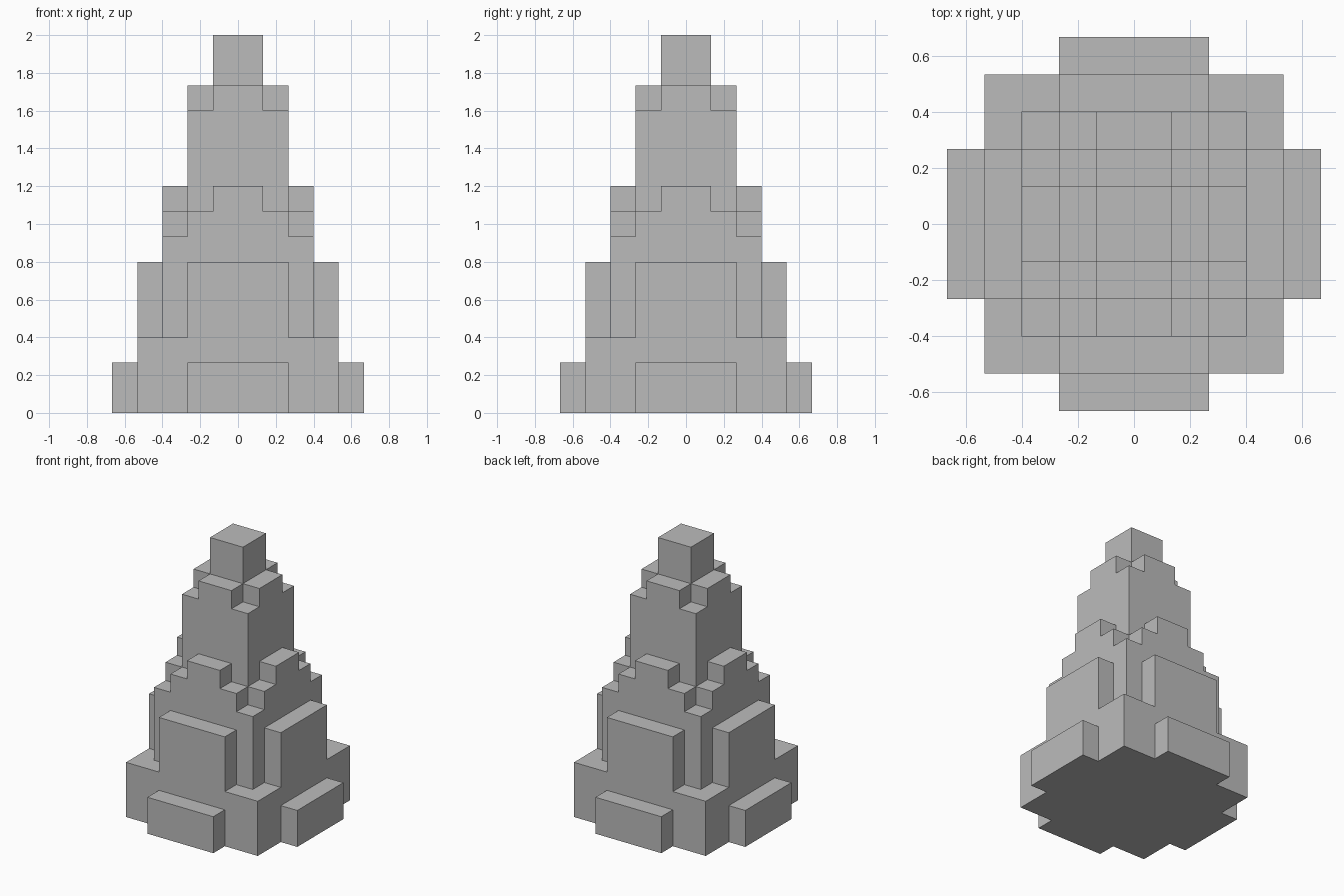
import bpy
import bmesh
from mathutils import Matrix, Vector

U = 2 / 15  # one building block

if "Cube" in bpy.data.objects:
    bpy.data.objects.remove(bpy.data.objects["Cube"], do_unlink=True)

stone = bpy.data.materials.new("grey_stone")
stone.use_nodes = True
GREY = (0.5, 0.5, 0.5, 1)
stone.diffuse_color = GREY
stone.node_tree.nodes["Principled BSDF"].inputs["Base Color"].default_value = GREY


def boxes(name, corners):
    """One object holding a box for each (low, high) corner pair, in blocks."""
    bm = bmesh.new()
    for low, high in corners:
        a, b = Vector(low) * U, Vector(high) * U
        matrix = Matrix.Translation((a + b) / 2) @ Matrix.Diagonal((*(b - a), 1))
        bmesh.ops.create_cube(bm, size=1, matrix=matrix)
    mesh = bpy.data.meshes.new(name)
    bm.to_mesh(mesh)
    bm.free()
    mesh.materials.append(stone)
    obj = bpy.data.objects.new(name, mesh)
    bpy.context.collection.objects.link(obj)
    return obj


def combine(obj, helper, operation):
    mod = obj.modifiers.new(helper.name, "BOOLEAN")
    mod.operation = operation
    mod.solver = "EXACT"
    mod.object = helper
    helper.hide_render = True
    helper.hide_viewport = True
    helper.hide_set(True)


def tier(name, half, bottom, top, notches=()):
    """Square tier; each notch (inner, floor) removes its four upper corners."""
    obj = boxes(name, [((-half, -half, bottom), (half, half, top))])
    for inner, floor in notches:
        outer = half + 1
        corners = []
        for x in (-outer, inner):
            for y in (-outer, inner):
                size = outer - inner
                corners.append(((x, y, floor), (x + size, y + size, top + 1)))
        combine(obj, boxes(name + "_corner_cutter", corners), "DIFFERENCE")
    return obj


# Base with tall side panels, and low buttresses merged into its foot
base = tier("base", 4, 0, 6, [(2, 3)])
for label, x, y in (("side", 5, 2), ("front_back", 2, 5)):
    combine(base, boxes(label + "_buttresses", [((-x, -y, 0), (x, y, 2))]), "UNION")
flat = base.modifiers.new("merge_flat_faces", "DECIMATE")
flat.decimate_type = "DISSOLVE"
flat.angle_limit = 0.01

# Tower with a stepped crown, spire and finial
tier("lower_tower", 3, 3, 9, [(2, 7), (1, 8)])
tier("spire", 2, 8, 13, [(1, 12)])
tier("finial", 1, 13, 15)
